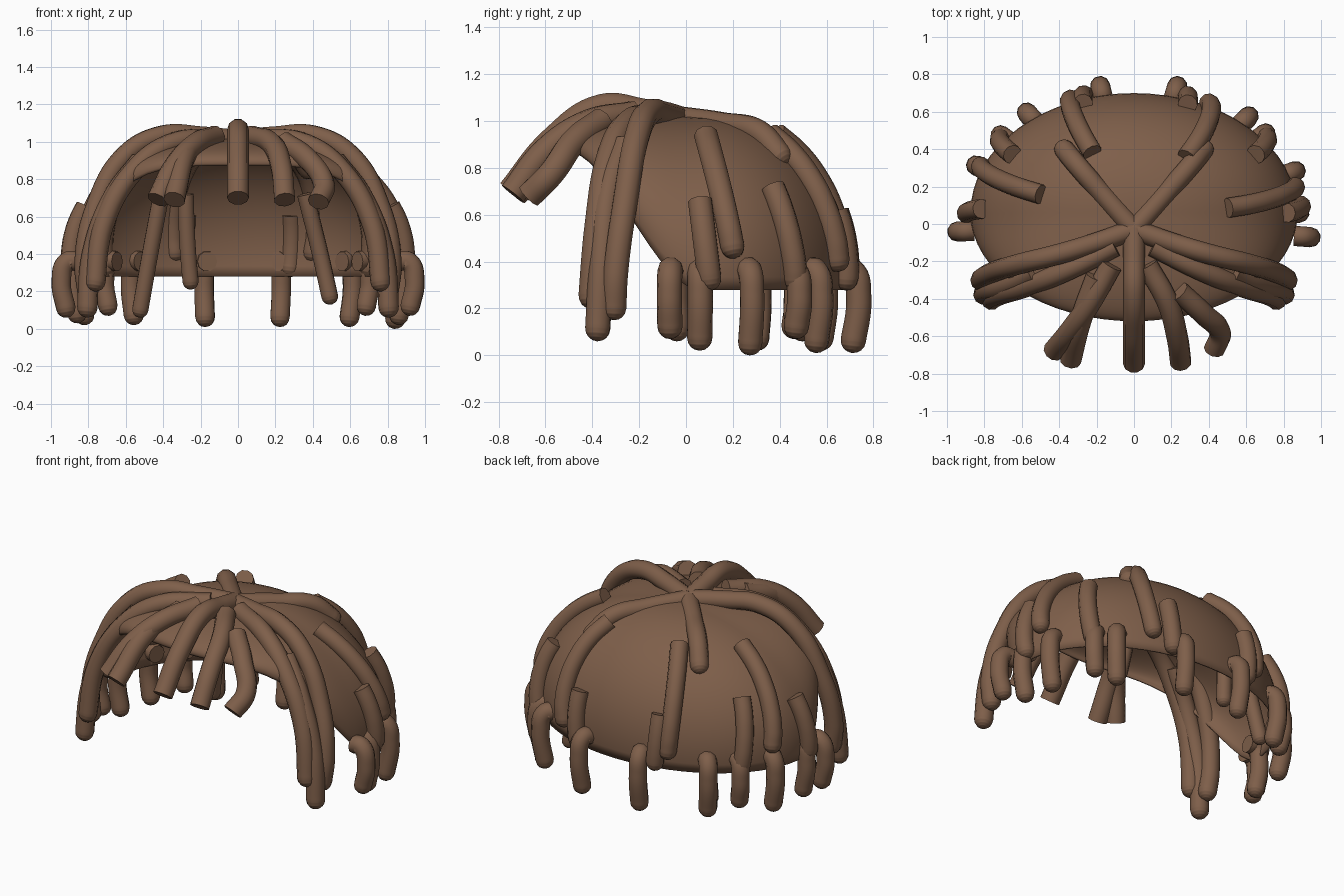
import bpy
import bmesh
from math import sin, cos, radians, sqrt
from mathutils import Vector

cube = bpy.data.objects.get("Cube")
if cube:
    bpy.data.objects.remove(cube, do_unlink=True)

brown = bpy.data.materials.new("warm brown")
brown.use_nodes = True
COLOUR = (0.21, 0.114, 0.068, 1)
brown.diffuse_color = COLOUR
shader = brown.node_tree.nodes["Principled BSDF"]
shader.inputs["Base Color"].default_value = COLOUR
shader.inputs["Roughness"].default_value = 0.8

APEX = 1.02


def dome_point(azimuth, t, lift=0.0):
    """Point on the cap: t runs from the crown (0) to the rim (1)."""
    c, s = cos(radians(azimuth)), sin(radians(azimuth))
    depth = 0.64 if s > 0 else 0.58
    # The rim rises over the forehead
    u = max(0, -s)
    rim = 0.37 + 0.52 * u * u * (3 - 2 * u)
    a = radians(t * 98)
    flare = sin(a) ** 0.92
    x, y = 0.875 * c * flare, depth * s * flare
    z = rim + (APEX - rim) * cos(a)
    out = Vector((c * sin(a), s * sin(a), cos(a)))
    return Vector((x, y + 0.06, z)) + out * lift


# Cap: open shell grown ring by ring from the crown
def build_cap(segments=64, rings=20):
    bm = bmesh.new()
    crown = bm.verts.new((0, 0.06, APEX))
    previous = None
    for r in range(1, rings + 1):
        ring = [bm.verts.new(dome_point(360 * i / segments, r / rings))
                for i in range(segments)]
        for i in range(segments):
            j = (i + 1) % segments
            if previous:
                bm.faces.new((previous[i], ring[i], ring[j], previous[j]))
            else:
                bm.faces.new((crown, ring[i], ring[j]))
        previous = ring
    for f in bm.faces:
        f.smooth = True
    mesh = bpy.data.meshes.new("hair_cap")
    bm.to_mesh(mesh)
    bm.free()
    mesh.materials.append(brown)
    cap = bpy.data.objects.new("hair_cap", mesh)
    bpy.context.collection.objects.link(cap)
    shell = cap.modifiers.new("thickness", "SOLIDIFY")
    shell.thickness = 0.012
    shell.offset = -1


# Strand: a round tube along a smooth path, with a rounded or cut tip
def strand(name, path, radius=0.055, rounded=True):
    points = [Vector(p) for p in path]
    sizes = [1.0] * len(points)
    if rounded:
        step = (points[-1] - points[-2]).normalized() * radius
        base = points[-1] - step
        points[-1] = base
        for f in (0.4, 0.7, 0.9, 1):
            points.append(base + step * f)
            sizes.append(max(0.05, sqrt(1 - f * f)))
    curve = bpy.data.curves.new(name, "CURVE")
    curve.dimensions = "3D"
    curve.bevel_depth = radius
    curve.bevel_resolution = 3
    curve.resolution_u = 8
    curve.use_fill_caps = True
    spline = curve.splines.new("BEZIER")
    spline.bezier_points.add(len(points) - 1)
    for knot, p, size in zip(spline.bezier_points, points, sizes):
        knot.co = p
        knot.radius = size
        knot.handle_left_type = knot.handle_right_type = "AUTO"
    curve.materials.append(brown)
    bpy.context.collection.objects.link(bpy.data.objects.new(name, curve))


build_cap()

# Crown strands that meet on top, and the side locks framing the opening
HUB = (0, -0.03, 1.01)
for side, label in ((1, "left"), (-1, "right")):
    locks = {
        "crown_back": [HUB, (.16, .15, .985), (.3, .31, .95), (.4, .43, .82)],
        "crown_side": [HUB, (.2, -.1, 1.03), (.4, -.16, 1.035), (.6, -.21, .93),
                       (.76, -.26, .65), (.82, -.3, .35), (.8, -.31, .15)],
        "side_lock_front": [(.1, -.12, 1.02), (.36, -.25, .99), (.56, -.33, .84),
                            (.72, -.38, .55), (.77, -.41, .2)],
        "side_lock_long": [(.52, -.26, .9), (.67, -.33, .7),
                           (.78, -.36, .4), (.81, -.38, .06)],
    }
    for name, path in locks.items():
        strand(f"{name}_{label}", [(x * side, y, z) for x, y, z in path])

# Fringe sweeping forward over the forehead
fringe = [
    [HUB, (0, -.18, 1.04), (0, -.36, 1.06), (0, -.57, .92), (0, -.75, .7)],
    [(-.12, -.22, 1.03), (-.24, -.43, .98), (-.34, -.57, .87), (-.43, -.68, .69)],
    [(-.2, -.28, 1.01), (-.28, -.5, .93), (-.34, -.73, .69)],
    [(.07, -.22, 1.03), (.18, -.42, .99), (.23, -.6, .87), (.25, -.74, .69)],
    [(.24, -.36, 1), (.37, -.48, .91), (.46, -.58, .77), (.43, -.67, .68)],
]
for i, path in enumerate(fringe):
    strand(f"fringe_strand_{i + 1}", path, 0.058, rounded=False)

# Strands lying on the cap: start azimuth and t, end azimuth and t
lying = [
    (117, .32, 112, .93), (55, .32, 64, .93),
    (165, .34, 157, .9), (4, .33, 13, .88),
    (147, .6, 142, 1), (33, .6, 39, 1),
    (178, .66, 181, 1), (0, .66, 4, 1),
    (109, .7, 107, 1), (70, .7, 72, 1),
]
for i, (a0, t0, a1, t1) in enumerate(lying):
    path = []
    for k in range(6):
        f = k / 5
        path.append(dome_point(a0 + (a1 - a0) * f, t0 + (t1 - t0) * f, 0.02))
    strand(f"cap_strand_{i + 1}", path, 0.053)

# Short ends hanging from the rim: x, y and height of each tip
hanging = [
    (-.18, .73, .01), (.23, .73, .01), (-.57, .59, .02), (.61, .57, .01),
    (-.71, .47, .07), (.7, .48, .07), (-.84, .31, .02), (.86, .28, 0),
    (-.88, .06, .03), (.88, .06, .02), (-.94, -.04, .06), (.94, -.07, .07),
]
for i, (x, y, z) in enumerate(hanging):
    strand(f"hanging_strand_{i + 1}", [
        (x * .91, y * .91, .36), (x * .97, y * .97, .36),
        (x * 1.005, y * 1.01, .25), (x * .97, y * .97, z)], 0.054)

# Inner strands below the back of the cap
inner = [
    [(.36, .42, .72), (.44, .46, .4), (.5, .46, .13)],
    [(-.28, .45, .72), (-.27, .48, .45), (-.25, .5, .21)],
    [(-.41, .42, .72), (-.47, .46, .4), (-.53, .5, .06)],
]
for i, path in enumerate(inner):
    strand(f"inner_strand_{i + 1}", path, 0.045)
